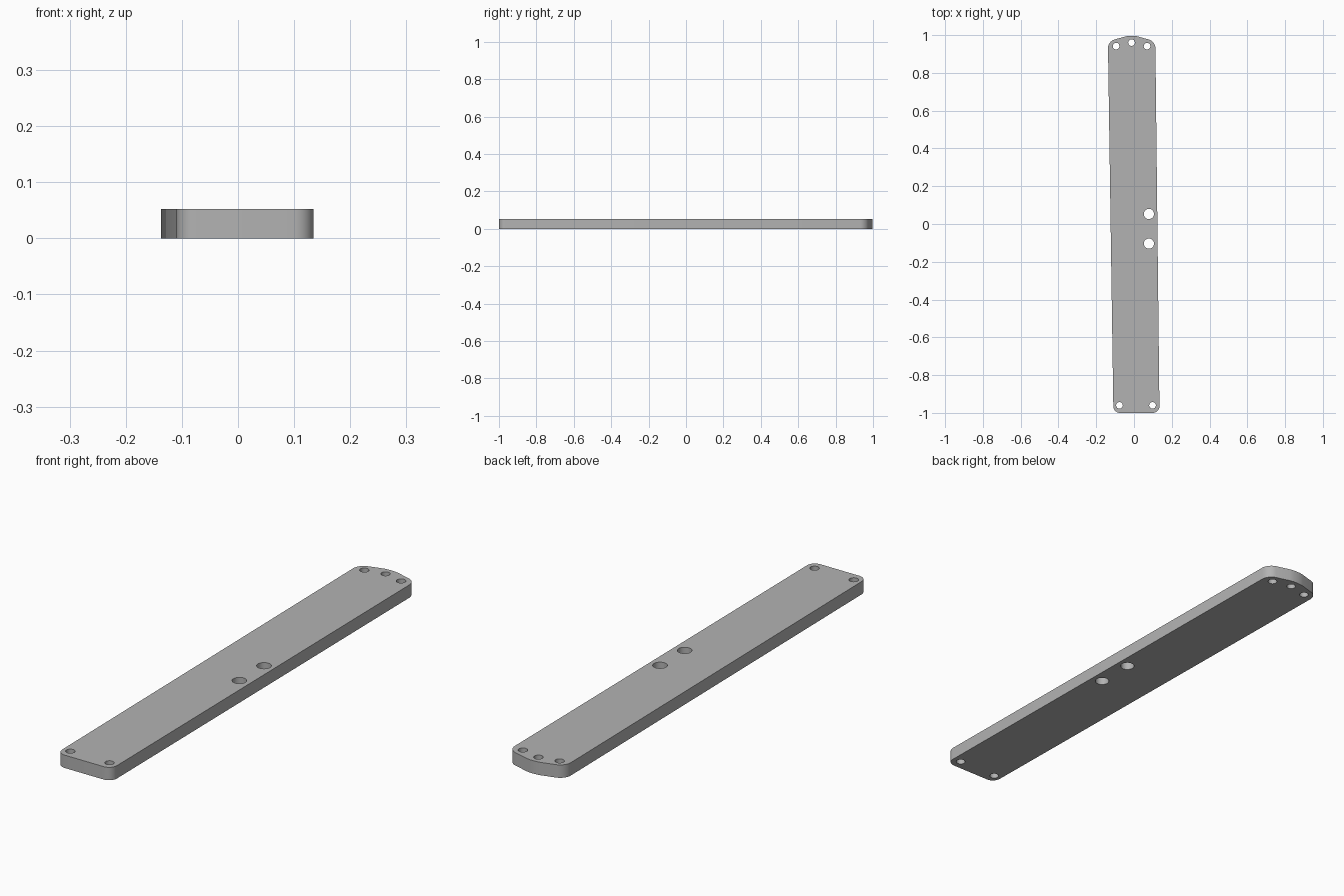
import bpy
import bmesh

THICKNESS = 0.052

cube = bpy.data.objects.get("Cube")
if cube:
    bpy.data.objects.remove(cube, do_unlink=True)

# Plain grey finish
grey = bpy.data.materials.new("grey")
grey.use_nodes = True
colour = (0.45, 0.45, 0.45, 1)
grey.diffuse_color = colour
grey.node_tree.nodes["Principled BSDF"].inputs["Base Color"].default_value = colour


def link_mesh(name, bm):
    bmesh.ops.recalc_face_normals(bm, faces=bm.faces)
    mesh = bpy.data.meshes.new(name)
    bm.to_mesh(mesh)
    bm.free()
    mesh.materials.append(grey)
    obj = bpy.data.objects.new(name, mesh)
    bpy.context.collection.objects.link(obj)
    return obj


# Slightly skewed bar with a shallow pointed back end and rounded corners
outline = [(-0.109, -1), (0.135, -1), (0.113, 0.967), (-0.013, 1.002), (-0.138, 0.967)]
bm = bmesh.new()
corners = [bm.verts.new((x, y, 0)) for x, y in outline]
bm.faces.new(corners)
bmesh.ops.bevel(bm, geom=corners, offset=0.035, offset_type='OFFSET',
                segments=8, profile=0.5, affect='VERTICES')
slab = bmesh.ops.extrude_face_region(bm, geom=bm.faces[:])
top = [v for v in slab["geom"] if isinstance(v, bmesh.types.BMVert)]
bmesh.ops.translate(bm, verts=top, vec=(0, 0, THICKNESS))
bar = link_mesh("mounting_bar", bm)

# Through holes: three at the back, two at mid length, two at the front
small, large = 0.0175, 0.027
holes = [(-0.095, 0.942, small), (-0.013, 0.96, small), (0.069, 0.942, small),
         (0.079, 0.053, large), (0.079, -0.104, large),
         (-0.077, -0.96, small), (0.098, -0.96, small)]
bm = bmesh.new()
for x, y, radius in holes:
    pin = bmesh.ops.create_cone(bm, cap_ends=True, segments=32, radius1=radius,
                                radius2=radius, depth=THICKNESS * 3)
    bmesh.ops.translate(bm, verts=pin["verts"], vec=(x, y, THICKNESS / 2))
cutter = link_mesh("hole_cutter", bm)
cutter.hide_render = True

cut = bar.modifiers.new("holes", 'BOOLEAN')
cut.operation = 'DIFFERENCE'
cut.solver = 'EXACT'
cut.object = cutter

# Apply the cut, then smooth the round walls while keeping rims sharp
bpy.ops.object.select_all(action='DESELECT')
bar.select_set(True)
bpy.context.view_layer.objects.active = bar
bpy.ops.object.modifier_apply(modifier=cut.name)
bpy.data.objects.remove(cutter, do_unlink=True)
bpy.ops.object.shade_smooth_by_angle(angle=0.5)
